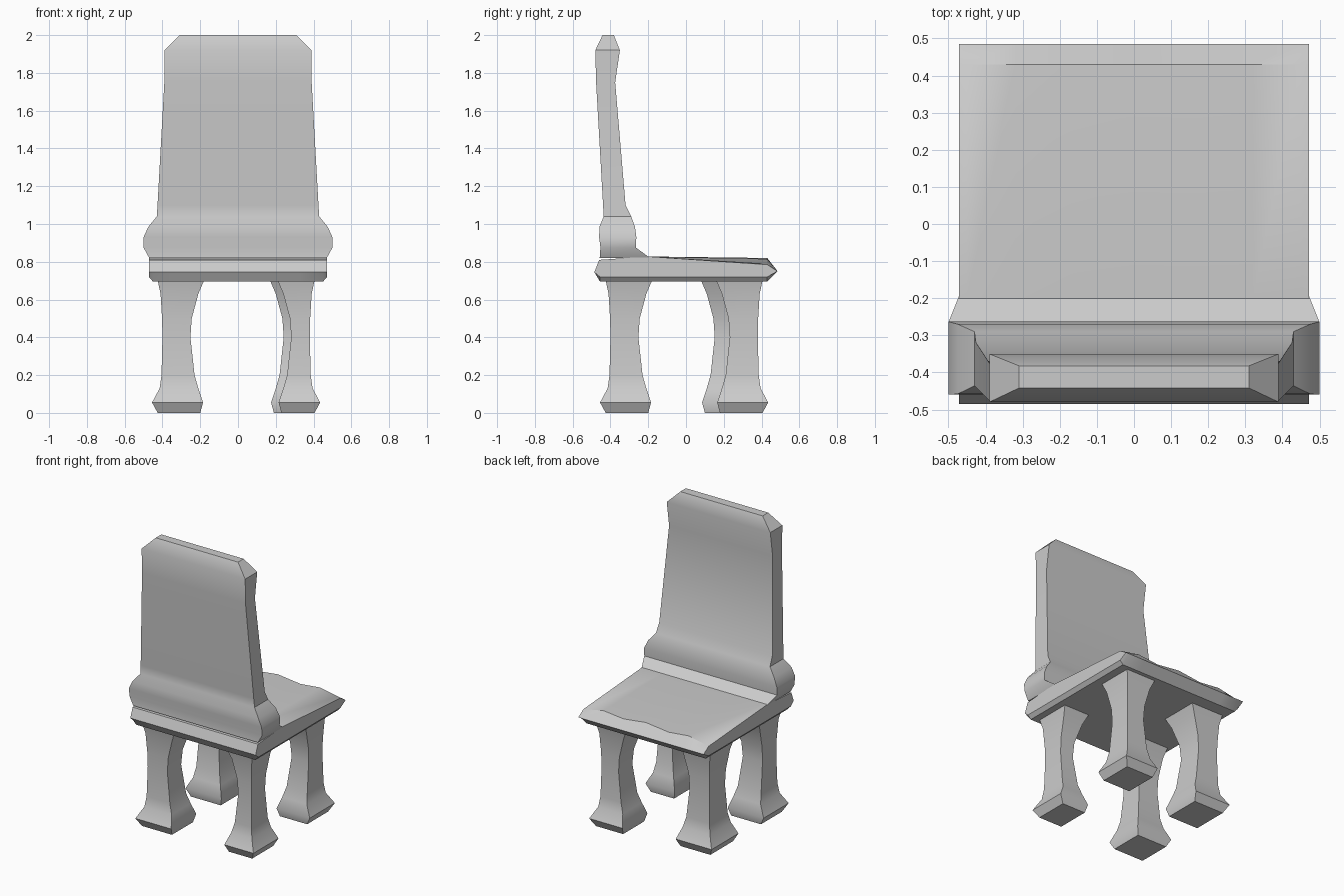
import bpy
from math import radians

if "Cube" in bpy.data.objects:
    bpy.data.objects.remove(bpy.data.objects["Cube"])


def loft(name, rings):
    """Bridge equal-sized point loops and cap both ends."""
    n = len(rings[0])
    verts = [p for ring in rings for p in ring]
    faces = [(r * n + i, r * n + (i + 1) % n, (r + 1) * n + (i + 1) % n, (r + 1) * n + i)
             for r in range(len(rings) - 1) for i in range(n)]
    last = (len(rings) - 1) * n
    faces += [tuple(reversed(range(n))), tuple(range(last, last + n))]
    mesh = bpy.data.meshes.new(name)
    mesh.from_pydata(verts, [], faces)
    ob = bpy.data.objects.new(name, mesh)
    bpy.context.collection.objects.link(ob)
    # consistent outward normals, smooth with sharp corners
    bpy.ops.object.select_all(action='DESELECT')
    ob.select_set(True)
    bpy.context.view_layer.objects.active = ob
    bpy.ops.object.mode_set(mode='EDIT')
    bpy.ops.mesh.select_all(action='SELECT')
    bpy.ops.mesh.normals_make_consistent(inside=False)
    bpy.ops.object.mode_set(mode='OBJECT')
    bpy.ops.object.shade_smooth_by_angle(angle=radians(35))
    return ob


def rect(z, x0, x1, y0, y1):
    return [(x0, y0, z), (x1, y0, z), (x1, y1, z), (x0, y1, z)]


# Seat: side profiles swept across x, with a gently wavy front edge
half = [(0, .82, .695), (.17, .80, .695), (.32, .815, .695), (.45, .79, .695), (.472, .785, .72)]
sections = [(-x, t, b) for x, t, b in reversed(half[1:])] + half
loft("seat", [[(x, y, z) for y, z in (
    (-.455, b), (-.485, .745), (-.46, .81), (-.2, .828),
    (.43, top), (.485, .75), (.43, b))] for x, top, b in sections])

# Backrest: rolled base, slim tilted panel, chamfered head
back = [  # z, half width, rear y, front y
    (.82, .47, -.457, -.19), (.875, .5, -.453, -.265), (.93, .5, -.46, -.263),
    (.985, .475, -.458, -.27), (1.04, .43, -.436, -.29), (1.10, .426, -.439, -.32),
    (1.75, .39, -.476, -.375), (1.92, .39, -.48, -.35), (2.0, .31, -.442, -.382)]
loft("backrest", [rect(z, -w, w, y0, y1) for z, w, y0, y1 in back])

# Legs: straight outer side, flared foot and top
leg_profile = [  # z, outer, inner distance from centre
    (0, .425, .2), (.055, .455, .185), (.13, .415, .21), (.2, .405, .23),
    (.4, .4, .252), (.5, .402, .245), (.63, .41, .21), (.7, .425, .18)]


def leg(name, sx, sy, x_shift, y_shift):
    """Shifts are (outer, inner) offsets that vary each leg slightly."""
    loft(name, [rect(z, sx * (o + x_shift[0]), sx * (i + x_shift[1]),
                     sy * (o + y_shift[0]), sy * (i + y_shift[1]))
                for z, o, i in leg_profile])


leg("rear_left_leg", -1, -1, (0, 0), (0, 0))
leg("rear_right_leg", 1, -1, (-.02, .03), (0, 0))
leg("front_left_leg", -1, 1, (0, 0), (-.08, -.1))
leg("front_right_leg", 1, 1, (-.03, -.01), (-.02, -.02))
